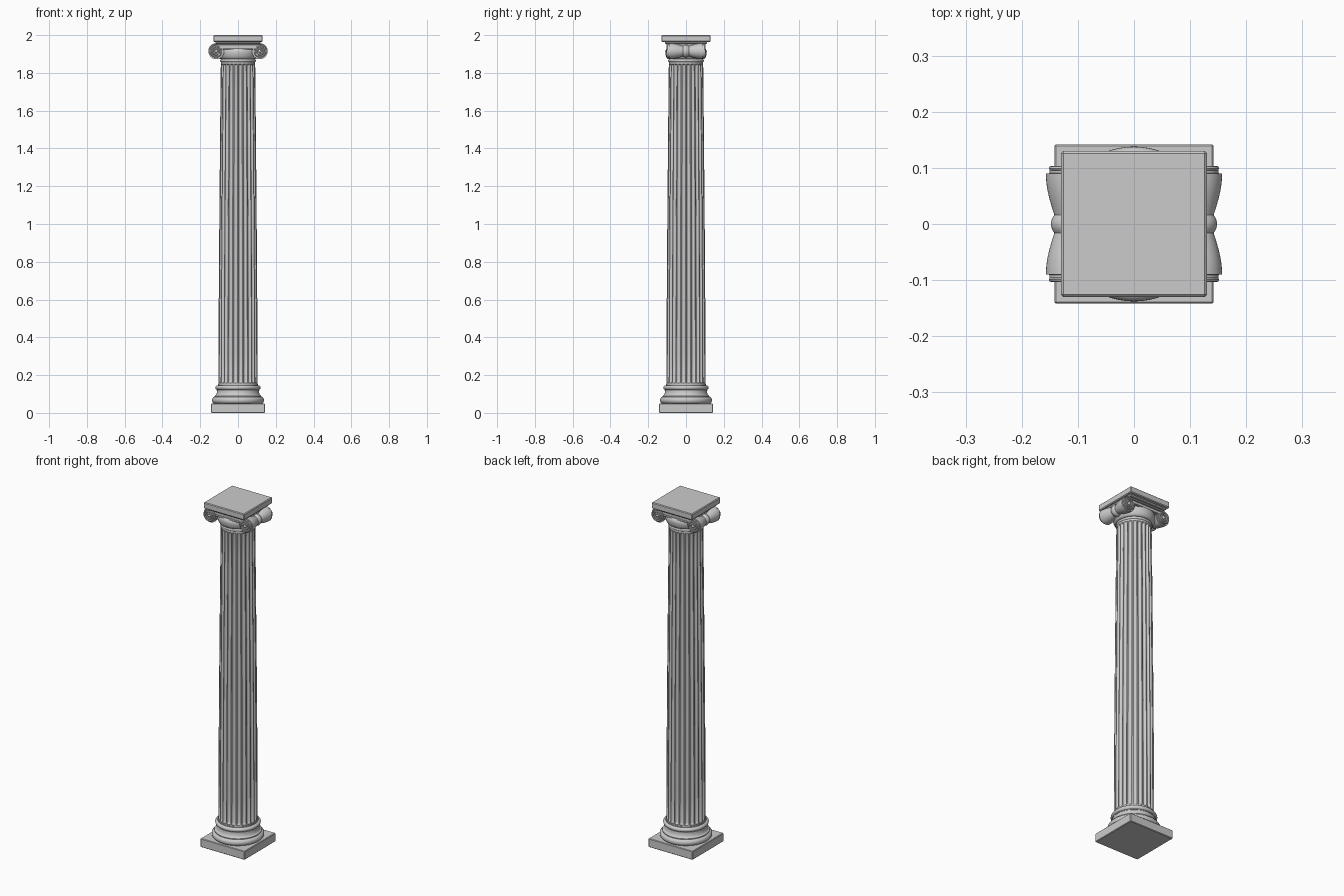
import bpy, bmesh
from math import sin, cos, pi, radians
from mathutils import Matrix, Vector

if "Cube" in bpy.data.objects:
    bpy.data.objects.remove(bpy.data.objects["Cube"])


def add_mesh(name, bm, angle=35):
    bmesh.ops.recalc_face_normals(bm, faces=bm.faces)
    me = bpy.data.meshes.new(name)
    bm.to_mesh(me)
    bm.free()
    ob = bpy.data.objects.new(name, me)
    bpy.context.collection.objects.link(ob)
    bpy.ops.object.select_all(action='DESELECT')
    ob.select_set(True)
    bpy.context.view_layer.objects.active = ob
    bpy.ops.object.shade_smooth_by_angle(angle=radians(angle))
    return ob


def loft(name, rings, matrix=Matrix(), angle=35):
    """Skin a stack of equal closed rings and cap both ends."""
    bm = bmesh.new()
    loops = [[bm.verts.new(matrix @ Vector(p)) for p in r] for r in rings]
    n = len(loops[0])
    for a, b in zip(loops, loops[1:]):
        for i in range(n):
            j = (i + 1) % n
            bm.faces.new((a[i], a[j], b[j], b[i]))
    bm.faces.new(loops[0][::-1])
    bm.faces.new(loops[-1])
    return add_mesh(name, bm, angle)


def lathe(name, profile, matrix=Matrix(), seg=64):
    return loft(name, [[(r * cos(2*pi*i/seg), r * sin(2*pi*i/seg), z) for i in range(seg)]
                       for r, z in profile], matrix)


def box(name, hx, hy, z0, z1, bevel):
    bm = bmesh.new()
    bmesh.ops.create_cube(bm, size=1, matrix=Matrix.Translation((0, 0, (z0 + z1) / 2))
                          @ Matrix.Diagonal((2*hx, 2*hy, z1 - z0, 1)))
    bmesh.ops.bevel(bm, geom=bm.edges[:], offset=bevel, segments=1, affect='EDGES')
    return add_mesh(name, bm, 20)


def half_round(r, z0, z1, bulge, n=10):
    """Convex moulding profile from z0 to z1."""
    h = (z1 - z0) / 2
    return [(r + bulge * sin(pi*k/n), z0 + h - h * cos(pi*k/n)) for k in range(n + 1)]


# Base: square plinth, two tori and a scotia
box("plinth", 0.142, 0.142, 0, 0.05, 0.003)
scotia = [(0.125 - 0.014 * sin(pi/2*k/6), 0.09 + 0.028 * (1 - cos(pi/2*k/6))) for k in range(7)]
lathe("base_mouldings",
      half_round(0.122, 0.049, 0.085, 0.016) + [(0.125, 0.085)] + scotia
      + [(0.113, 0.118), (0.113, 0.122)] + half_round(0.108, 0.122, 0.146, 0.012)
      + [(0.107, 0.146), (0.107, 0.152)])

# Fluted shaft with entasis; flutes fade out at both ends
FLUTES, ARC = 24, 8


def flute_ring(z, r, depth):
    pts = []
    for f in range(FLUTES):
        for k in range(ARC + 1):
            a = 2*pi/FLUTES * (f + 0.1 + 0.8 * k/ARC)
            rr = r - depth * sin(pi*k/ARC) ** 0.7 if 0 < k < ARC else r
            pts.append((rr * cos(a), rr * sin(a), z))
    return pts


heights = ([(0.15, 0), (0.158, 0), (0.162, 0.6), (0.17, 1)]
           + [(0.17 + 1.665 * k/12, 1) for k in range(1, 13)]
           + [(1.843, 0.6), (1.847, 0), (1.862, 0)])
rings = []
for z, d in heights:
    t = (z - 0.15) / 1.712
    rings.append(flute_ring(z, 0.104 - 0.013 * t ** 1.4, 0.009 * d))
loft("fluted_shaft", rings, angle=30)

# Neck bead and echinus
lathe("neck_and_echinus",
      half_round(0.09, 1.858, 1.872, 0.005)
      + [(0.09, 1.873)]
      + [(0.092 + 0.018 * sin(pi/2*k/8), 1.873 + 0.04 * (1 - cos(pi/2*k/8))) for k in range(9)]
      + [(0.107, 1.923), (0.1, 1.93)])

# Channel block joining the volutes, with a raised edge above and below
box("channel", 0.115, 0.092, 1.925, 1.956, 0.002)
box("channel_upper_edge", 0.115, 0.102, 1.947, 1.955, 0.002)
box("channel_lower_edge", 0.08, 0.102, 1.923, 1.929, 0.002)
box("abacus_bed", 0.118, 0.112, 1.954, 1.967, 0.003)
box("abacus", 0.13, 0.13, 1.964, 2.0, 0.004)

# Scroll bolsters running front to back, waisted with a central bead
VX, VZ = 0.115, 1.915
half = ([(0.033 - 0.006 * (k/6)**2, 0.016 * k/6) for k in range(7)]
        + [(0.027 + 0.015 * sin(pi/2*k/10), 0.016 + 0.074 * k/10) for k in range(1, 11)]
        + [(0.036, 0.0905), (0.036, 0.097)])
profile = [(r, -y) for r, y in half[:0:-1]] + half
for sx, side in ((-1, "left"), (1, "right")):
    lathe(side + "_bolster", profile,
          Matrix.Translation((sx * VX, 0, VZ)) @ Matrix.Rotation(pi/2, 4, 'X'), 40)
    for sy, end in ((-1, "front"), (1, "back")):
        # Spiral rim of each volute
        cu = bpy.data.curves.new(f"{end}_{side}_spiral", 'CURVE')
        cu.dimensions = '3D'
        cu.bevel_depth = 0.0045
        cu.bevel_resolution = 2
        cu.use_fill_caps = True
        n = 72
        sp = cu.splines.new('POLY')
        sp.points.add(n)
        for i, p in enumerate(sp.points):
            t = i / n
            a, r = pi/2 - 2*pi*2.25*t, 0.035 * (1 - t) + 0.009 * t
            p.co = (sx * (VX + r * cos(a)), sy * 0.099, VZ + r * sin(a), 1)
        ob = bpy.data.objects.new(cu.name, cu)
        bpy.context.collection.objects.link(ob)
        bpy.ops.object.select_all(action='DESELECT')
        ob.select_set(True)
        bpy.context.view_layer.objects.active = ob
        bpy.ops.object.convert(target='MESH')
        bpy.ops.object.shade_smooth_by_angle(angle=radians(40))
        # Eye of the volute
        bm = bmesh.new()
        bmesh.ops.create_uvsphere(bm, u_segments=20, v_segments=10, radius=0.009,
                                  matrix=Matrix.Translation((sx * VX, sy * 0.098, VZ)))
        add_mesh(f"{end}_{side}_eye", bm)
